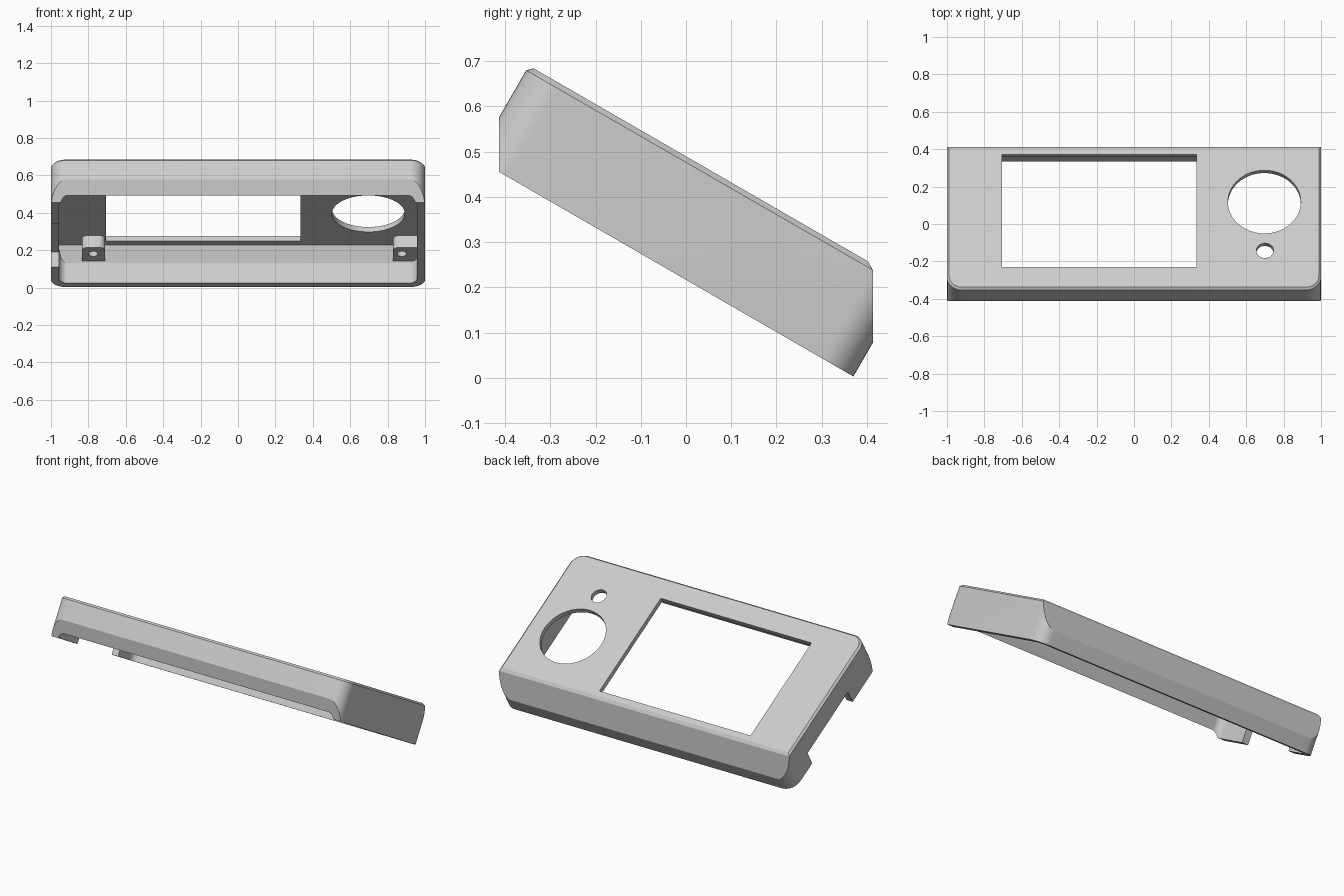
import bpy, bmesh, math
from mathutils import Matrix, Vector

if "Cube" in bpy.data.objects:
    bpy.data.objects.remove(bpy.data.objects["Cube"])

# The case is laid out flat (x, u, n) and then tilted 30 degrees about x
TILT = Matrix.Rotation(math.radians(-30), 4, 'X')
BACK_NORMAL = TILT.inverted() @ Vector((0, 1, 0))   # upright world plane, in the flat frame

grey = bpy.data.materials.new("light_grey")
grey.diffuse_color = (0.6, 0.6, 0.6, 1)
grey.use_nodes = True
grey.node_tree.nodes["Principled BSDF"].inputs["Base Color"].default_value = grey.diffuse_color


def rounded_outline(x0, x1, u0, u1, radii, seg=10):
    """Rectangle with one radius per corner, counter-clockwise from low x, low u."""
    pts = []
    corners = [(x0, u0, 1, 1), (x1, u0, -1, 1), (x1, u1, -1, -1), (x0, u1, 1, -1)]
    for i, ((x, u, sx, su), r) in enumerate(zip(corners, radii)):
        if r == 0:
            pts.append((x, u))
            continue
        for k in range(seg + 1):
            a = math.pi + (i + k / seg) * math.pi / 2
            pts.append((x + sx * r + r * math.cos(a), u + su * r + r * math.sin(a)))
    return pts


def circle(x, u, r, seg=48):
    return [(x + r * math.cos(2 * math.pi * k / seg),
             u + r * math.sin(2 * math.pi * k / seg)) for k in range(seg)]


def prism(name, outline, n0, n1, clips=(), chamfer=0):
    """Extrude an outline, trim it with upright planes, chamfer its top rim."""
    bm = bmesh.new()
    base = bm.faces.new([bm.verts.new((x, u, n0)) for x, u in outline])
    ext = bmesh.ops.extrude_face_region(bm, geom=[base])
    bmesh.ops.translate(bm, vec=(0, 0, n1 - n0),
                        verts=[g for g in ext['geom'] if isinstance(g, bmesh.types.BMVert)])
    for y in clips:
        side = BACK_NORMAL * (1 if y > 0 else -1)
        cut = bmesh.ops.bisect_plane(bm, geom=bm.verts[:] + bm.edges[:] + bm.faces[:],
                                     plane_co=side * abs(y), plane_no=side, clear_outer=True)
        rim = [g for g in cut['geom_cut'] if isinstance(g, bmesh.types.BMEdge)]
        bmesh.ops.edgeloop_fill(bm, edges=rim)
    bmesh.ops.remove_doubles(bm, verts=bm.verts[:], dist=1e-5)
    bmesh.ops.recalc_face_normals(bm, faces=bm.faces[:])
    if chamfer:
        top = [e for e in bm.edges if all(abs(v.co.z - n1) < 1e-4 for v in e.verts)]
        bmesh.ops.bevel(bm, geom=top, offset=chamfer, segments=1, affect='EDGES',
                        clamp_overlap=True)
    bm.transform(TILT)
    mesh = bpy.data.meshes.new(name)
    bm.to_mesh(mesh)
    bm.free()
    mesh.materials.append(grey)
    obj = bpy.data.objects.new(name, mesh)
    bpy.context.collection.objects.link(obj)
    return obj


def combine(target, tool, operation):
    mod = target.modifiers.new(operation, 'BOOLEAN')
    mod.operation, mod.object, mod.solver = operation, tool, 'EXACT'
    bpy.context.view_layer.objects.active = target
    bpy.ops.object.modifier_apply(modifier=mod.name)
    bpy.data.objects.remove(tool)


# Outer body with upright front and back trims
case = prism("case_shell", rounded_outline(-1, 1, -0.646, 0.319, [0.08] * 4),
             0.1876, 0.424, clips=(-0.413, 0.413), chamfer=0.017)

# Hollow inside, open underneath
combine(case, prism("cavity", rounded_outline(-0.957, 0.957, -0.604, 0.277, [0.045] * 4),
                    0.05, 0.394, clips=(0.395,)), 'DIFFERENCE')

# Screw bosses in the four corners, with free corners rounded
for x0, x1, left in ((-0.835, -0.71, True), (0.83, 0.97, False)):
    for u0, u1, back in ((0.124, 0.30, True), (-0.62, -0.449, False)):
        r = 0.035
        radii = ([r, r if left else 0, 0, 0] if back
                 else [0, 0, r if left else 0, r])
        combine(case, prism("boss", rounded_outline(x0, x1, u0, u1, radii, 6),
                            0.32, 0.405, clips=(0.404,) if back else ()), 'UNION')

# Screw holes
for x in (-0.775, 0.875):
    for u in (0.194, -0.519):
        combine(case, prism("screw_hole", circle(x, u, 0.026, 24), 0.28, 0.40), 'DIFFERENCE')

# Screen window, dial opening, button hole
combine(case, prism("window", rounded_outline(-0.705, 0.335, -0.51, 0.185, [0] * 4),
                    0.35, 0.6), 'DIFFERENCE')
combine(case, prism("dial_hole", circle(0.697, -0.108, 0.195, 64), 0.35, 0.6), 'DIFFERENCE')
combine(case, prism("button_hole", circle(0.70, -0.409, 0.046, 32), 0.35, 0.6), 'DIFFERENCE')

# Cable notch in the left wall
combine(case, prism("side_notch", rounded_outline(-1.1, -0.94, -0.355, 0.105, [0] * 4),
                    0.1, 0.28), 'DIFFERENCE')

bpy.ops.object.select_all(action='DESELECT')
case.select_set(True)
bpy.context.view_layer.objects.active = case
bpy.ops.object.shade_smooth_by_angle(angle=math.radians(25))
